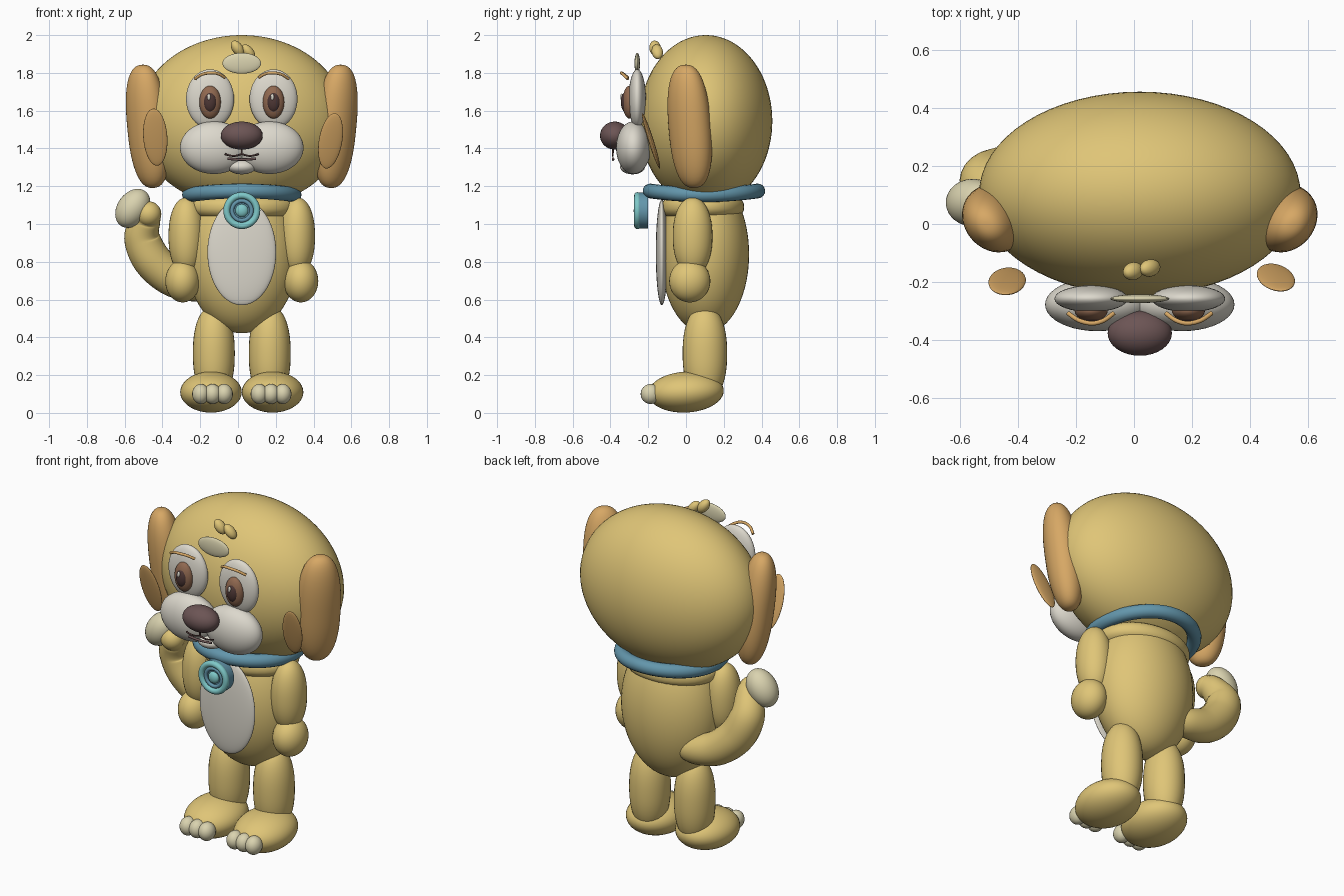
import bpy, bmesh, math
from mathutils import Vector, Matrix, Euler

if "Cube" in bpy.data.objects:
    bpy.data.objects.remove(bpy.data.objects["Cube"])

CX = 0.02  # symmetry plane


def mat(name, *rgb):
    m = bpy.data.materials.new(name)
    m.diffuse_color = (*rgb, 1)
    m.use_nodes = True
    m.node_tree.nodes["Principled BSDF"].inputs["Base Color"].default_value = m.diffuse_color
    return m


TAN = mat("tan fur", .74, .56, .185)
ORANGE = mat("orange fur", .68, .39, .13)
WHITE = mat("off white", .72, .69, .61)
CREAM = mat("cream", .70, .65, .43)
NOSE = mat("nose brown", .15, .09, .09)
IRIS = mat("iris brown", .28, .14, .08)
PUPIL = mat("dark brown", .075, .038, .035)
BLUE = mat("collar blue", .125, .305, .41)
TEAL = mat("tag teal", .21, .58, .58)


def finish(bm, name, m):
    bmesh.ops.recalc_face_normals(bm, faces=bm.faces)
    me = bpy.data.meshes.new(name)
    bm.to_mesh(me)
    bm.free()
    me.materials.append(m)
    ob = bpy.data.objects.new(name, me)
    bpy.context.collection.objects.link(ob)
    bpy.ops.object.select_all(action='DESELECT')
    bpy.context.view_layer.objects.active = ob
    ob.select_set(True)
    bpy.ops.object.shade_smooth_by_angle(angle=math.radians(50))
    return ob


def ball(name, m, c, r, rot=(0, 0, 0), power=2, seg=32):
    """Ellipsoid; power above 2 makes it squarer along z, like a capsule."""
    bm = bmesh.new()
    bmesh.ops.create_uvsphere(bm, u_segments=seg, v_segments=seg * 3 // 4, radius=1)
    for v in bm.verts:
        h = math.hypot(v.co.x, v.co.y)
        if power != 2 and h > 1e-5:
            k = (h ** power + abs(v.co.z) ** power) ** (-1 / power)
            v.co *= k
    e = Euler([math.radians(a) for a in rot]).to_matrix().to_4x4()
    bm.transform(Matrix.Translation(c) @ e @ Matrix.Diagonal((*r, 1)))
    return finish(bm, name, m)


def pair(name, m, c, r, rot=(0, 0, 0), **kw):
    """Mirrored pair; c[0] is the distance from the symmetry plane."""
    for s, side in ((-1, "left"), (1, "right")):
        ball(f"{name}_{side}", m, (CX + s * c[0], c[1], c[2]), r,
             (rot[0], s * rot[1], s * rot[2]), **kw)


def tube(name, m, pts, radii, closed=False, sub=6, seg=16):
    """Round tube along a smooth path with varying radius."""
    n = len(pts)
    P = [Vector((*p, r)) for p, r in zip(pts, radii)]
    get = lambda i: P[i % n] if closed else P[max(0, min(n - 1, i))]
    path = []
    for i in range(n if closed else n - 1):
        a, b, c, d = (get(i + k) for k in (-1, 0, 1, 2))
        for j in range(sub):
            t = j / sub
            path.append(.5 * (2 * b + (c - a) * t + (2 * a - 5 * b + 4 * c - d) * t * t
                              + (3 * b - a - 3 * c + d) * t ** 3))
    if not closed:
        path.append(P[-1])
    bm = bmesh.new()
    rings, k, up = [], len(path), None
    for i, p in enumerate(path):
        q0 = path[(i - 1) % k] if closed else path[max(i - 1, 0)]
        q1 = path[(i + 1) % k] if closed else path[min(i + 1, k - 1)]
        d = (q1 - q0).xyz.normalized()
        if up is None:
            up = Vector((0, 0, 1)) if abs(d.z) < .9 else Vector((0, 1, 0))
        up = (up - d * up.dot(d)).normalized()
        side = d.cross(up)
        rings.append([bm.verts.new(p.xyz + p.w * (math.cos(a) * up + math.sin(a) * side))
                      for a in (2 * math.pi * s / seg for s in range(seg))])
    for i in range(k if closed else k - 1):
        A, B = rings[i], rings[(i + 1) % k]
        for s in range(seg):
            bm.faces.new((A[s], A[(s + 1) % seg], B[(s + 1) % seg], B[s]))
    if not closed:
        bm.faces.new(rings[0])
        bm.faces.new(rings[-1])
    return finish(bm, name, m)


def ring(name, m, y, z, major, minor):
    """Ring facing the front."""
    pts = [(CX + major * math.cos(a), y, z + major * math.sin(a))
           for a in (2 * math.pi * i / 12 for i in range(12))]
    tube(name, m, pts, [minor] * 12, closed=True, sub=4, seg=12)


# Head and ears
ball("head", TAN, (CX, .105, 1.545), (.555, .352, .455), seg=64)
pair("ear", ORANGE, (.498, .02, 1.517), (.098, .122, .328), (0, 7, -40), power=2.5, seg=40)
ball("ear_patch_left", ORANGE, (-.438, -.198, 1.46), (.064, .014, .158), (17, -3, -3))
ball("ear_patch_right", ORANGE, (.49, -.185, 1.44), (.062, .014, .155), (18, 8, 5))

# Muzzle, nose and mouth
pair("muzzle", WHITE, (.147, -.278, 1.404), (.18, .092, .139), seg=40)
ball("chin", WHITE, (CX, -.283, 1.303), (.077, .066, .04))
ball("nose", NOSE, (CX, -.377, 1.468), (.111, .078, .074))
tube("mouth_stem", PUPIL, [(CX, -.385, 1.41), (CX, -.388, 1.37)], [.005] * 2, seg=8)
for s, side in ((-1, "left"), (1, "right")):
    tube(f"mouth_{side}", PUPIL,
         [(CX + s * x, -.388, z) for x, z in ((0, 1.37), (.035, 1.361), (.065, 1.363), (.09, 1.371))],
         [.005] * 4, seg=8)
tube("lower_lip", NOSE, [(CX + x, -.386, z) for x, z in ((-.075, 1.346), (0, 1.341), (.075, 1.346))],
     [.007] * 3, seg=8)

# Eyes and brows
pair("eye_white", WHITE, (.168, -.258, 1.662), (.127, .046, .157))
pair("iris", IRIS, (.168, -.299, 1.645), (.057, .037, .087))
pair("pupil", PUPIL, (.168, -.318, 1.645), (.036, .027, .054), seg=24)
for s, side in ((-1, "left"), (1, "right")):
    ball(f"eye_glint_{side}", WHITE, (CX + s * .168 - .006, -.34, 1.672), (.009, .008, .018), seg=16)
    tube(f"brow_{side}", ORANGE,
         [(CX + s * x, y, z) for x, y, z in
          ((.09, -.308, 1.775), (.125, -.333, 1.795), (.165, -.343, 1.8),
           (.21, -.333, 1.792), (.248, -.308, 1.768))], [.008] * 5, seg=10)

# Forehead patch and hair tuft
ball("forehead_patch", CREAM, (CX, -.258, 1.851), (.102, .015, .055))
ball("tuft_front", TAN, (-.003, -.163, 1.93), (.029, .031, .046), (8, -35, 0), seg=20)
ball("tuft_back", TAN, (.055, -.152, 1.912), (.027, .03, .046), (8, -40, 0), seg=20)

# Torso
ball("torso", TAN, (CX, .1, .84), (.297, .234, .418), seg=48)
ball("shoulders", TAN, (CX, .09, 1.09), (.285, .218, .085), power=2.4, seg=40)
ball("belly_patch", WHITE, (CX, -.128, .85), (.182, .032, .28), seg=40)

# Collar, dipping slightly at the sides
ang = [2 * math.pi * i / 24 for i in range(24)]
tube("collar", BLUE, [(CX + .277 * math.cos(a), .095 + .285 * math.sin(a), 1.165 - .01 * math.cos(2 * a))
                      for a in ang], [.039] * 24, closed=True, sub=3)

# Collar tag
bm = bmesh.new()
bmesh.ops.create_cone(bm, cap_ends=True, segments=40, radius1=.095, radius2=.095, depth=.055)
bm.transform(Matrix.Translation((CX, -.228, 1.071)) @ Matrix.Rotation(math.pi / 2, 4, 'X'))
finish(bm, "tag_disc", BLUE)
ring("tag_rim", TEAL, -.257, 1.071, .08, .018)
ring("tag_inner_ring", BLUE, -.256, 1.071, .052, .011)
ball("tag_button", TEAL, (CX, -.257, 1.071), (.034, .02, .034), seg=24)

# Arms and hands
pair("arm", TAN, (.293, .035, .935), (.095, .105, .205), power=2.2)
pair("hand", TAN, (.313, .02, .698), (.092, .109, .113))

# Legs, feet and toes
pair("leg", TAN, (.148, .1, .315), (.111, .118, .25), power=2.3)
pair("foot", TAN, (.163, .0, .11), (.163, .2, .108), (3, 0, 0), seg=40)
for i in (-1, 0, 1):
    pair(f"toe_{i + 2}", CREAM, (.155 + i * .062, -.188, .1), (.046, .052, .053), seg=20)

# Tail curling up to a pale tip
tail = [(-.1, .19, .66, .05), (-.2, .2, .668, .08), (-.34, .185, .71, .097),
        (-.455, .165, .81, .102), (-.508, .145, .93, .095), (-.485, .1, 1.02, .075),
        (-.473, .065, 1.052, .067)]
tube("tail", TAN, [p[:3] for p in tail], [p[3] for p in tail], sub=8, seg=24)
ball("tail_end", TAN, (-.473, .06, 1.053), (.067, .067, .067), seg=24)
ball("tail_tip", CREAM, (-.557, .074, 1.083), (.082, .082, .112), (0, 35, 0))
